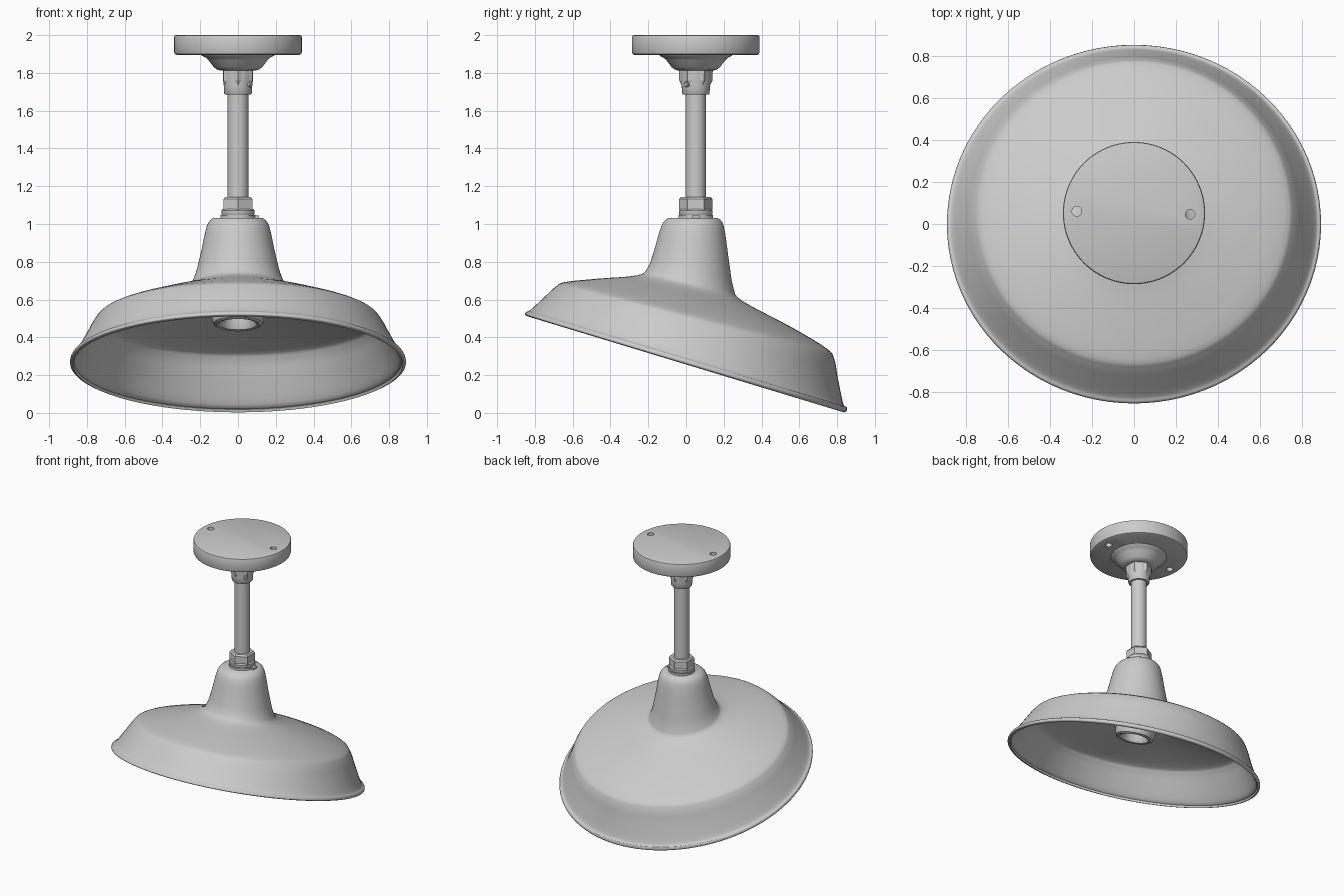
import bpy
import bmesh
from math import sin, cos, pi, radians
from mathutils import Matrix, Vector

default_cube = bpy.data.objects.get("Cube")
if default_cube:
    bpy.data.objects.remove(default_cube, do_unlink=True)

AXIS_Y = 0.052          # centre line of the stem and ceiling plate
SHADE_TILT = radians(-16.7)

grey = bpy.data.materials.new("plain grey")
grey.use_nodes = True
grey.diffuse_color = (0.6, 0.6, 0.6, 1)
grey.node_tree.nodes["Principled BSDF"].inputs["Base Color"].default_value = grey.diffuse_color


def activate(obj):
    bpy.ops.object.select_all(action='DESELECT')
    obj.select_set(True)
    bpy.context.view_layer.objects.active = obj


def apply_modifiers(obj):
    activate(obj)
    for name in [m.name for m in obj.modifiers]:
        bpy.ops.object.modifier_apply(modifier=name)


def smooth(obj, angle=35):
    activate(obj)
    bpy.ops.object.shade_smooth_by_angle(angle=radians(angle))


def loft(name, rings, cap_bottom=True):
    """Skin a stack of equal rings, ordered upwards, and cap its ends."""
    bm = bmesh.new()
    loops = [[bm.verts.new(p) for p in ring] for ring in rings]
    count = len(loops[0])
    for low, high in zip(loops, loops[1:]):
        for j in range(count):
            k = (j + 1) % count
            bm.faces.new((low[j], low[k], high[k], high[j]))
    bm.faces.new(loops[-1])
    if cap_bottom:
        bm.faces.new(loops[0][::-1])
    mesh = bpy.data.meshes.new(name)
    bm.to_mesh(mesh)
    bm.free()
    mesh.materials.append(grey)
    obj = bpy.data.objects.new(name, mesh)
    bpy.context.collection.objects.link(obj)
    return obj


def lathe(name, profile, sides=48, centre=(0, AXIS_Y, 0), tilt=0.0, turn=0.0):
    """Turn (radius, height) points around a tilted axis through centre."""
    place = Matrix.Translation(centre) @ Matrix.Rotation(tilt, 4, 'X')
    rings = [[place @ Vector((r * cos(turn + 2 * pi * j / sides),
                              r * sin(turn + 2 * pi * j / sides), h))
              for j in range(sides)] for r, h in profile]
    return loft(name, rings)


def spline(points, steps=4):
    """Smooth curve through the points."""
    pts = [Vector(p) for p in points]
    out = []
    for i in range(len(pts) - 1):
        a, b, c, d = (pts[max(i - 1, 0)], pts[i], pts[i + 1],
                      pts[min(i + 2, len(pts) - 1)])
        for s in range(steps):
            t = s / steps
            out.append(0.5 * (2 * b + (c - a) * t
                              + (2 * a - 5 * b + 4 * c - d) * t ** 2
                              + (3 * b - a - 3 * c + d) * t ** 3))
    return out + [pts[-1]]


# Shade: tilted rings, each spanning a front point and a back point (y, z)
front_edge = [(-.835, .51), (-.853, .52), (-.846, .535), (-.82, .548),
              (-.745, .618), (-.69, .668), (-.64, .693), (-.46, .711),
              (-.26, .728), (-.205, .765), (-.17, .857), (-.13, .99),
              (-.095, 1.033)]
back_edge = [(.835, .003), (.85, .01), (.85, .032), (.832, .05),
             (.803, .19), (.785, .285), (.745, .341), (.56, .453),
             (.3, .592), (.252, .66), (.228, .80), (.2, .99),
             (.165, 1.033)]


def shade_ring(front, back, sides=96):
    f, b = Vector((0, *front)), Vector((0, *back))
    middle, reach = (f + b) / 2, (b - f) / 2
    side = Vector((reach.length, 0, 0))
    return [middle + side * cos(2 * pi * j / sides) + reach * sin(2 * pi * j / sides)
            for j in range(sides)]


shade = loft("shade", [shade_ring(f, b) for f, b in
                       zip(spline(front_edge), spline(back_edge))], cap_bottom=False)
wall = shade.modifiers.new("wall", 'SOLIDIFY')
wall.thickness = 0.016
wall.offset = -1
apply_modifiers(shade)
smooth(shade, 50)

# Lamp socket inside the shade, with a hollow mouth
socket = lathe("lamp_socket",
               [(.08, .1), (.088, .025), (.1, .004), (.115, 0), (.13, .008),
                (.137, .03), (.14, .06), (.153, .075), (.155, .09), (.155, .28)],
               centre=(0, 0, 0.465), tilt=SHADE_TILT)
smooth(socket)

# Ceiling plate with a softened edge
plate = lathe("ceiling_plate", [(.325, 1.895), (.334, 1.9), (.338, 1.91),
                                (.338, 1.99), (.335, 1.997), (.328, 2)], sides=96)
# Two screw holes through the plate
for x, y in ((-.272, .06), (.267, .046)):
    cutter = lathe("hole_cutter", [(.023, 1.8), (.023, 2.1)], sides=24, centre=(x, y, 0))
    cut = plate.modifiers.new("hole", 'BOOLEAN')
    cut.operation = 'DIFFERENCE'
    cut.solver = 'EXACT'
    cut.object = cutter
    apply_modifiers(plate)
    bpy.data.objects.remove(cutter, do_unlink=True)
smooth(plate)

# Dished boss below the plate
smooth(lathe("plate_boss", [(.09, 1.812), (.108, 1.816), (.128, 1.83), (.155, 1.866),
                            (.17, 1.88), (.19, 1.89), (.197, 1.9)]))

# Stem
smooth(lathe("stem", [(.055, 1.03), (.055, 1.82)], sides=32))

# Upper collar: tapered sleeve under a six-sided band
smooth(lathe("upper_collar", [(.068, 1.685), (.073, 1.692), (.075, 1.73), (.08, 1.77),
                              (.08, 1.815)]))
smooth(lathe("upper_collar_band", [(.076, 1.735), (.088, 1.76), (.09, 1.815)],
             sides=6, turn=pi / 2), 20)

# Set screw on the collar
direction = Vector((0.8, -0.6, 0))
screw = lathe("set_screw", [(.014, 0), (.014, .02), (.01, .024)], sides=16,
              centre=(0, 0, 0))
screw.matrix_world = (Matrix.Translation(Vector((0, AXIS_Y, 1.738)) + direction * .066)
                      @ direction.to_track_quat('Z', 'Y').to_matrix().to_4x4())
smooth(screw)

# Lower nut with chamfered corners, on a round flange and washer
smooth(lathe("lower_nut", [(.084, 1.07), (.088, 1.078), (.088, 1.132), (.078, 1.144)],
             sides=6, turn=pi / 2), 20)
smooth(lathe("nut_flange", [(.084, 1.046), (.088, 1.052), (.088, 1.072), (.08, 1.08)]))
smooth(lathe("washer", [(.092, 1.03), (.092, 1.048)]))

# Bent tab of the washer
tab = lathe("washer_tab", [(.03, 1.03), (.03, 1.046)], sides=4,
            centre=(.09, AXIS_Y, 0), turn=pi / 4)
smooth(tab)
